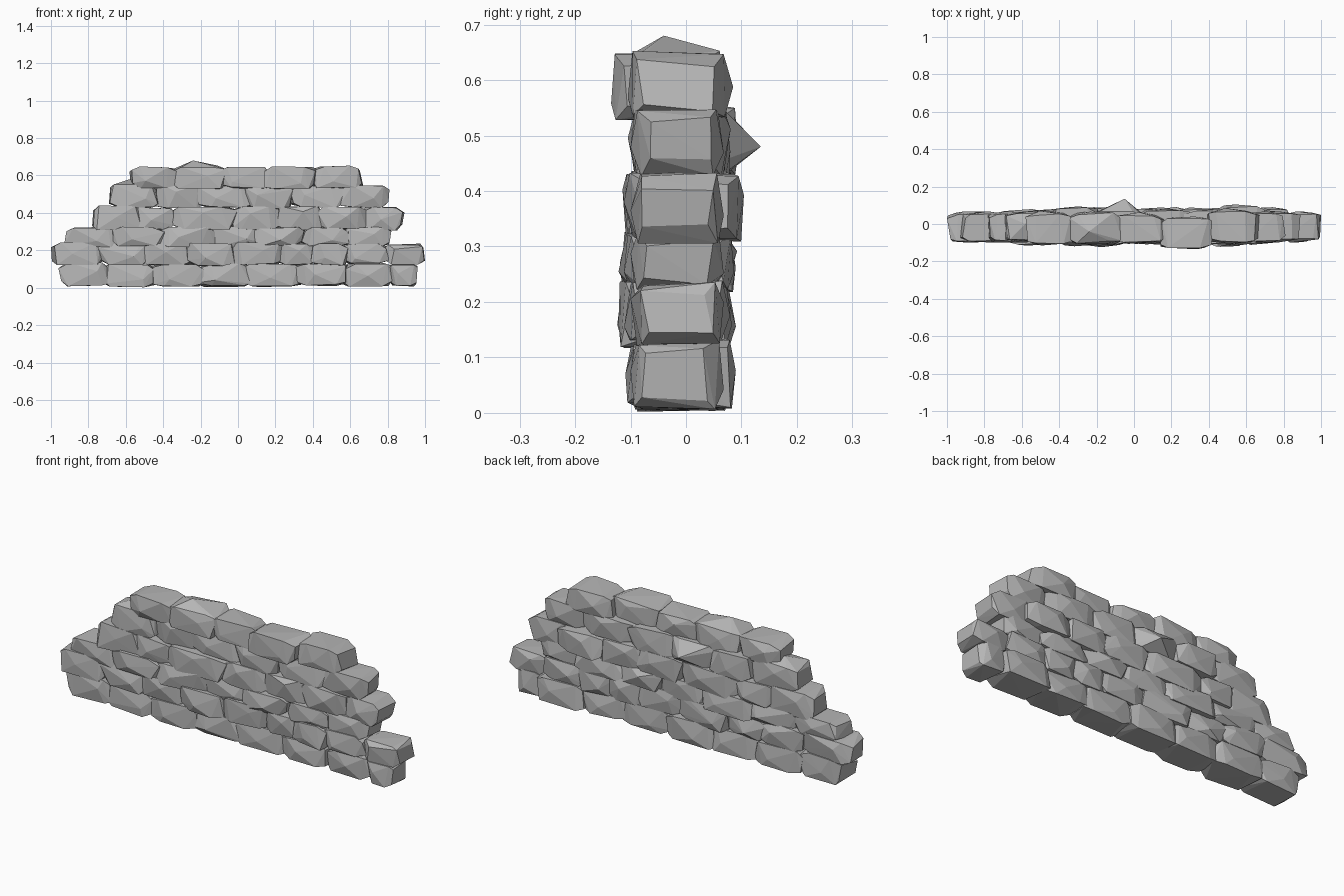
import bpy
import bmesh
import random
from mathutils import Vector

cube = bpy.data.objects.get("Cube")
if cube:
    bpy.data.objects.remove(cube, do_unlink=True)

random.seed(23)
uni = random.uniform

# Single grey for every stone
stone_grey = bpy.data.materials.new("stone_grey")
stone_grey.use_nodes = True
colour = (0.47, 0.47, 0.47, 1)
stone_grey.diffuse_color = colour
bsdf = stone_grey.node_tree.nodes["Principled BSDF"]
bsdf.inputs["Base Color"].default_value = colour
bsdf.inputs["Roughness"].default_value = 0.9


def rough_points():
    """Unit boulder: a full ring near each end, then a smaller slanted end face."""
    pts = []
    for side in (-1, 1):
        slant, lean = uni(-0.07, 0.07), uni(-0.07, 0.07)
        for sy in (-1, 1):
            for sz in (-1, 1):
                pts.append(Vector((side * uni(0.45, 0.8), sy * uni(0.8, 1), sz * uni(0.82, 1))))
                pts.append(Vector((side * (0.92 + sz * slant + sy * lean),
                                   sy * uni(0.6, 0.88), sz * uni(0.45, 0.8))))
        # Bulge on the front and back faces
        pts.append(Vector((uni(-0.5, 0.5), side * uni(1, 1.12), uni(-0.5, 0.5))))
    return pts


def add_stone(name, low, high, peak=None):
    """Flat-faced convex stone filling the box from low to high."""
    pts = rough_points()
    spans = [(min(p[i] for p in pts), max(p[i] for p in pts)) for i in range(3)]
    bm = bmesh.new()
    for p in pts:
        bm.verts.new([low[i] + (high[i] - low[i]) * (p[i] - lo) / (hi - lo)
                      for i, (lo, hi) in enumerate(spans)])
    if peak:
        bm.verts.new(peak)
    bmesh.ops.convex_hull(bm, input=bm.verts)
    loose = [v for v in bm.verts if not v.link_faces]
    bmesh.ops.delete(bm, geom=loose, context='VERTS')
    bmesh.ops.recalc_face_normals(bm, faces=bm.faces)
    mesh = bpy.data.meshes.new(name)
    bm.to_mesh(mesh)
    bm.free()
    mesh.materials.append(stone_grey)
    bpy.context.collection.objects.link(bpy.data.objects.new(name, mesh))


# Courses: bottom, top, front, back, and the joints between stones along x
courses = [
    (0.006, 0.125, -0.1, 0.075, [-0.96, -0.705, -0.45, -0.2, 0.06, 0.32, 0.57, 0.82, 0.96]),
    (0.122, 0.235, -0.115, 0.085, [-1, -0.73, -0.5, -0.27, -0.02, 0.23, 0.4, 0.57, 0.79, 1]),
    (0.222, 0.32, -0.112, 0.085, [-0.93, -0.66, -0.41, -0.14, 0.1, 0.34, 0.59, 0.82]),
    (0.31, 0.43, -0.11, 0.09, [-0.78, -0.53, -0.35, -0.02, 0.22, 0.44, 0.68, 0.89]),
    (0.425, 0.545, -0.102, 0.08, [-0.69, -0.43, -0.2, 0.05, 0.28, 0.56, 0.81]),
    (0.53, 0.645, -0.1, 0.075, [-0.58, -0.34, -0.08, 0.16, 0.41, 0.67]),
]

# Corners that jut out of the wall, keyed by course and stone number
peaks = {
    (6, 2): (-0.24, -0.04, 0.68),
    (5, 1): (-0.58, 0, 0.58),
    (5, 3): (-0.05, 0.135, 0.48),
    (6, 3): (0.02, -0.02, 0.515),
}

# Stones set forward or back: front and back faces
shifted = {(6, 1): (-0.115, 0.07), (6, 4): (-0.135, 0.04), (6, 5): (-0.105, 0.085)}

for row, (z0, z1, front, back, joints) in enumerate(courses, 1):
    count = len(joints) - 1
    for i, (x0, x1) in enumerate(zip(joints, joints[1:]), 1):
        if (row, i) in shifted:
            y0, y1 = shifted[row, i]
        elif i in (1, count):
            y0, y1 = -0.1, 0.068
        else:
            y0, y1 = front + uni(-0.01, 0.012), back + uni(-0.015, 0.015)
        # Neighbours bed into each other so the joints stay closed
        low = (x0 - 0.018 * (i > 1), y0, z0 + uni(-0.006, 0.002))
        high = (x1 + 0.018 * (i < count), y1, z1 + uni(0, 0.01))
        add_stone(f"course_{row}_stone_{i}", low, high, peaks.get((row, i)))
